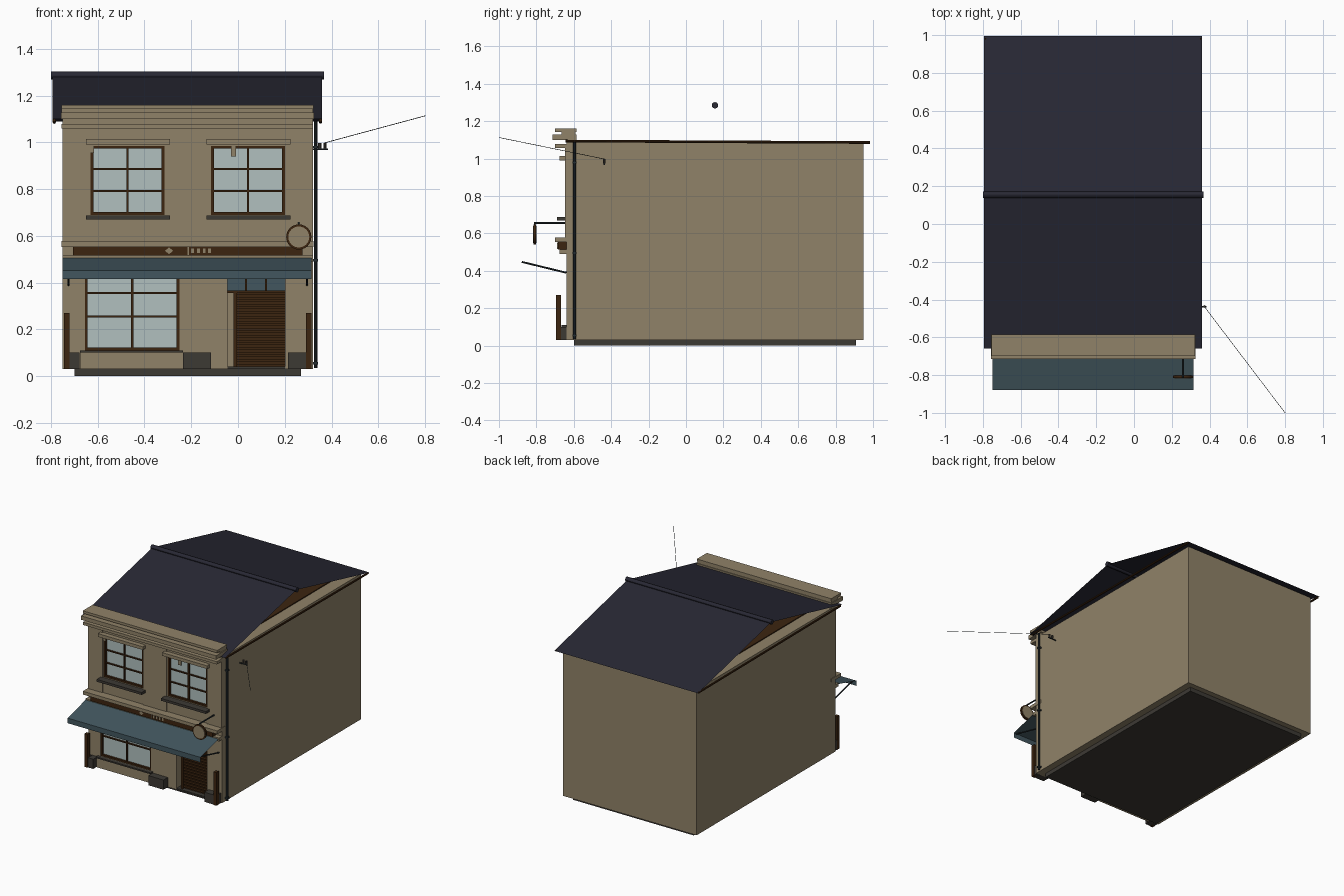
import bpy, math
from mathutils import Vector


def mat(name, c):
    m = bpy.data.materials.new(name)
    m.diffuse_color = (*c, 1)
    return m


TAN = mat("tan_plaster", (0.28, 0.225, 0.14))
ROOF = mat("dark_slate", (0.021, 0.021, 0.034))
BROWN = mat("dark_brown_wood", (0.046, 0.018, 0.005))
GLASS = mat("pale_glass", (0.44, 0.53, 0.52))
STONE = mat("dark_stone", (0.046, 0.041, 0.034))
TEAL = mat("awning_teal", (0.054, 0.093, 0.112))
IRON = mat("dark_iron", (0.018, 0.026, 0.03))


def mesh(name, verts, faces, m):
    me = bpy.data.meshes.new(name)
    me.from_pydata(verts, [], faces)
    me.materials.append(m)
    ob = bpy.data.objects.new(name, me)
    bpy.context.collection.objects.link(ob)
    return ob


def boxes(name, m, *bs):
    """One object made of boxes (x0, x1, y0, y1, z0, z1)."""
    V, F = [], []
    for b in bs:
        n = len(V)
        V += [(b[i], b[2 + j], b[4 + k]) for i in (0, 1) for j in (0, 1) for k in (0, 1)]
        F += [[n + i for i in f] for f in ((0, 1, 3, 2), (4, 6, 7, 5), (0, 4, 5, 1),
                                           (2, 3, 7, 6), (0, 2, 6, 4), (1, 5, 7, 3))]
    return mesh(name, V, F, m)


def rod(name, m, a, b, r, n=10):
    a, b = Vector(a), Vector(b)
    d = b - a
    bpy.ops.mesh.primitive_cylinder_add(vertices=n, radius=r, depth=d.length, location=(a + b) / 2)
    ob = bpy.context.object
    ob.name = name
    ob.rotation_euler = d.to_track_quat('Z', 'Y').to_euler()
    ob.data.materials.append(m)
    if n > 6:
        bpy.ops.object.shade_smooth_by_angle()
    return ob


X0, X1, F0, F1 = -0.75, 0.32, -0.64, -0.59

# base slab, main body and brown loft floor
boxes("base_slab", STONE, (-0.7, 0.27, -0.6, 0.91, 0, 0.03))
boxes("main_body", TAN, (X0, X1, F1, 0.95, 0.03, 1.085))
boxes("loft_floor", BROWN, (-0.66, 0.23, -0.55, 0.88, 1.085, 1.092))

# facade with openings for shop window, door and two upper windows
SHOP = (-0.655, -0.25, 0.11, 0.48)
DOOR = (-0.045, 0.2, 0.03, 0.42)
UP = [(-0.63, -0.315, 0.69, 0.985), (-0.115, 0.2, 0.69, 0.985)]


def wall_row(openings, z0, z1):
    out, x = [], X0
    for a, b, c, d in openings:
        out.append((x, a, F0, F1, z0, z1))
        if c > z0:
            out.append((a, b, F0, F1, z0, c))
        out.append((a, b, F0, F1, d, z1))
        x = b
    return out + [(x, X1, F0, F1, z0, z1)]


boxes("facade", TAN, *wall_row([SHOP, DOOR], 0.03, 0.5), *wall_row(UP, 0.5, 1.16))
boxes("facade_piers", TAN, *[(a, b, F0 - 0.006, F0, 0.57, 1.06)
                             for a, b in ((X0, -0.635), (-0.31, -0.12), (0.205, X1))])

# cornice, string courses and lintels
boxes("cornice", TAN, (X0 - 0.005, X1 + 0.003, -0.7, -0.585, 1.142, 1.16),
      (X0 - 0.008, X1 + 0.005, -0.715, -0.585, 1.1, 1.128),
      (X0 - 0.004, X1, -0.665, F1, 1.128, 1.142),
      (X0 - 0.004, X1, -0.7, F1, 1.058, 1.078))
boxes("string_course", TAN, (X0 - 0.005, X1 + 0.003, -0.7, F1, 0.553, 0.577),
      (X0, X1, -0.675, F1, 0.49, 0.515))
boxes("lintels", TAN, *[(a - 0.02, b + 0.025, -0.675, F0, 0.99, 1.013) for a, b, _, _ in UP])
boxes("sills", STONE, *[(a - 0.02, b + 0.025, -0.69, F0, 0.67, 0.687) for a, b, _, _ in UP])


# windows: glass, frame and glazing bars
def window(name, o, bars, t=0.012):
    a, b, c, d = o
    y0, y1 = -0.635, -0.612
    cx = (a + b) / 2
    boxes(name + "_glass", GLASS, (a, b, -0.62, -0.615, c, d))
    boxes(name + "_frame", BROWN, (a, a + t, y0, y1, c, d), (b - t, b, y0, y1, c, d),
          (a, b, y0, y1, c, c + t), (a, b, y0, y1, d - t, d),
          (cx - 0.005, cx + 0.005, y0 + 0.004, y1, c, d),
          *[(a, b, y0 + 0.005, y1, z - 0.004, z + 0.004) for z in bars])


window("shop_window", SHOP, (0.255, 0.355))
window("upper_left_window", UP[0], (0.792, 0.885))
window("upper_right_window", UP[1], (0.792, 0.885))
boxes("plaster_patch", TAN, (-0.03, -0.008, -0.642, -0.636, 0.94, 0.985),
      (-0.63, -0.615, -0.642, -0.636, 0.955, 0.985))

# stall riser and plinth blocks
boxes("stall_riser", TAN, (-0.675, -0.235, -0.655, F0, 0.03, 0.1))
boxes("stall_sill", STONE, (-0.675, -0.235, -0.665, F0, 0.1, 0.11))
boxes("plinth_blocks", STONE, *[(a, b, -0.69, F0, 0.03, 0.1) for a, b in
                                ((-0.72, -0.678), (-0.235, -0.115), (0.213, 0.29))])
boxes("corner_posts", BROWN, *[(a, a + 0.024, -0.695, -0.668, 0.03, 0.27) for a in (-0.745, 0.29)])
boxes("corner_post_blocks", STONE, *[(a, a + 0.02, -0.668, F0, 0.03, 0.1) for a in (-0.743, 0.292)])

# door with slats and transom
a, b = DOOR[:2]
boxes("door", BROWN, (a + 0.025, b, -0.608, F1, 0.04, 0.36), (a + 0.025, a + 0.04, -0.625, F1, 0.04, 0.36),
      (a, b, -0.63, F1, 0.355, 0.365),
      *[(a + 0.04, b, -0.616, -0.605, 0.05 + i * 0.0205, 0.063 + i * 0.0205) for i in range(15)])
boxes("door_transom", TEAL, (a, b, -0.615, F1, 0.365, 0.42))
boxes("transom_bars", BROWN, *[(x - 0.004, x + 0.004, -0.622, F1, 0.365, 0.42) for x in (0.035, 0.12)])
boxes("door_step", STONE, (a, b, F0, F1, 0.03, 0.04))

# fascia board with plain ornaments
boxes("fascia_board", BROWN, (-0.705, 0.275, -0.685, F0, 0.515, 0.553))
mesh("fascia_diamond", [(-0.295 + 0.017 * math.cos(i * math.pi / 2), -0.687,
                         0.536 + 0.015 * math.sin(i * math.pi / 2)) for i in range(4)], [(0, 1, 2, 3)], TAN)
boxes("fascia_bars", TAN, (-0.217, -0.21, -0.689, -0.685, 0.517, 0.552),
      *[(x, x + 0.012, -0.689, -0.685, 0.526, 0.546) for x in (-0.2, -0.175, -0.15, -0.128)])

# awning sheet with valance, and its arms
mesh("awning", [(x, y, z) for x in (X0, 0.315)
                for y, z in ((F0, 0.515), (-0.88, 0.452), (-0.88, 0.415))],
     [(0, 1, 4, 3), (1, 2, 5, 4)], TEAL)
for x in (-0.725, 0.295):
    rod("awning_arm", IRON, (x, F0, 0.39), (x, -0.878, 0.448), 0.005, 8)

# round hanging sign
rod("sign_rim", BROWN, (0.26, -0.815, 0.595), (0.26, -0.803, 0.595), 0.054, 24)
rod("sign_disc", TAN, (0.26, -0.818, 0.595), (0.26, -0.8, 0.595), 0.045, 24)
rod("sign_bracket", IRON, (0.26, F0, 0.655), (0.26, -0.812, 0.655), 0.005, 8)
rod("sign_hanger", IRON, (0.26, -0.809, 0.655), (0.26, -0.809, 0.64), 0.004, 8)

# roof sheets, ridge roll and verge strips
RX0, RX1 = -0.793, 0.36
mesh("roof", [(x, y, z) for x in (RX0, RX1)
              for y, z in ((-0.66, 1.1), (0.155, 1.283), (0.995, 1.088))],
     [(0, 3, 4, 1), (1, 4, 5, 2)], ROOF)
rod("ridge_roll", ROOF, (-0.8, 0.155, 1.285), (0.368, 0.155, 1.285), 0.017, 12)
for x in (RX0 + 0.007, RX1 - 0.007):
    rod("verge_strip", BROWN, (x, -0.645, 1.094), (x, 0.985, 1.086), 0.007, 8)

# drainpipe with clips
rod("drainpipe", IRON, (0.332, -0.597, 0.035), (0.332, -0.597, 1.09), 0.008)
boxes("pipe_clips", IRON, *[(0.318, 0.342, -0.608, -0.586, z, z + 0.01) for z in (0.05, 0.49, 0.975)])

# wall bracket, insulators and overhead wire
rod("wire_bracket", IRON, (0.315, -0.437, 0.97), (0.385, -0.437, 0.97), 0.004, 8)
for x in (0.35, 0.372):
    rod("insulator", STONE, (x, -0.437, 0.974), (x, -0.437, 0.998), 0.007, 8)
rod("overhead_wire", IRON, (0.372, -0.437, 0.998), (0.8, -1.0, 1.113), 0.0015, 6)
